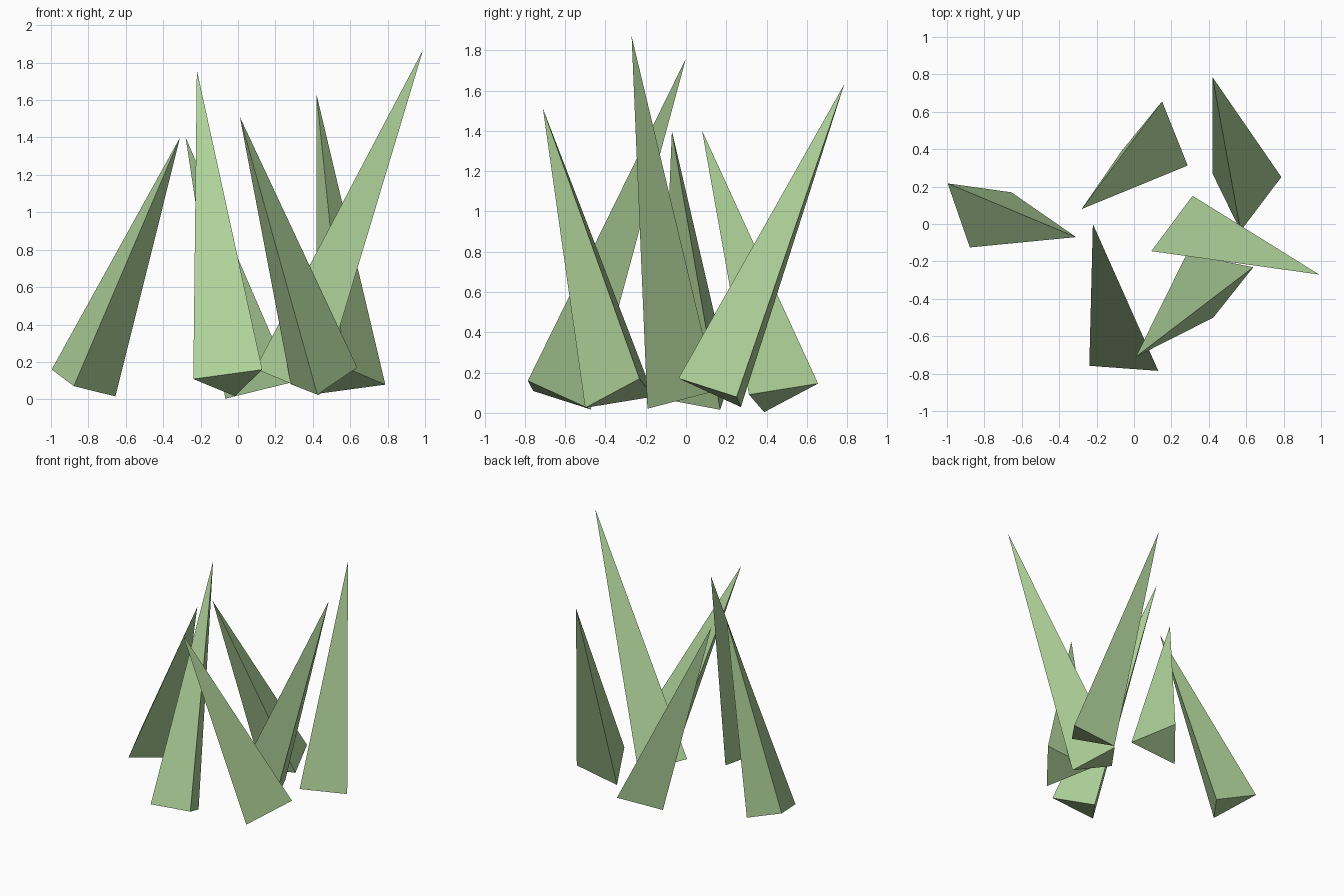
import bpy
import bmesh
from mathutils import Vector, Matrix

if "Cube" in bpy.data.objects:
    bpy.data.objects.remove(bpy.data.objects["Cube"])

RADIUS = 0.2155  # base radius of every three-sided blade

grass = bpy.data.materials.new("leaf green")
grass.diffuse_color = (0.423, 0.638, 0.319, 1.0)
grass.use_nodes = True
grass.node_tree.nodes["Principled BSDF"].inputs["Base Color"].default_value = grass.diffuse_color


def blade(name, base, corner, tip):
    """Three-sided spike from base centre to tip, rolled so one edge points at corner."""
    base, corner, tip = Vector(base), Vector(corner), Vector(tip)
    axis = tip - base
    z = axis.normalized()
    y = corner - base
    y = (y - z * y.dot(z)).normalized()
    x = y.cross(z)
    frame = Matrix((x, y, z)).transposed().to_4x4()
    frame.translation = (base + tip) / 2

    bm = bmesh.new()
    bmesh.ops.create_cone(bm, cap_ends=True, segments=3, radius1=RADIUS,
                          radius2=0.0, depth=axis.length)
    bmesh.ops.remove_doubles(bm, verts=bm.verts, dist=0.0001)
    bmesh.ops.recalc_face_normals(bm, faces=bm.faces)
    bm.transform(frame)
    mesh = bpy.data.meshes.new(name)
    bm.to_mesh(mesh)
    bm.free()
    mesh.materials.append(grass)
    obj = bpy.data.objects.new(name, mesh)
    bpy.context.collection.objects.link(obj)
    return obj


# Tuft of leaning blades: base centre, one base corner, tip
blade("left_blade", (-0.843, 0.087, 0.082), (-1.0, 0.22, 0.16), (-0.31, -0.07, 1.40))
blade("front_left_blade", (-0.042, -0.672, 0.095), (0.13, -0.785, 0.16), (-0.22, 0.0, 1.76))
blade("back_blade", (0.123, 0.452, 0.080), (0.15, 0.66, 0.15), (-0.28, 0.08, 1.40))
blade("front_right_blade", (0.448, -0.297, 0.092), (0.64, -0.23, 0.17), (0.01, -0.71, 1.51))
blade("tall_middle_blade", (0.28, -0.062, 0.098), (0.09, -0.145, 0.16), (0.99, -0.27, 1.87))
blade("back_right_blade", (0.592, 0.162, 0.093), (0.57, -0.04, 0.17), (0.42, 0.785, 1.63))
